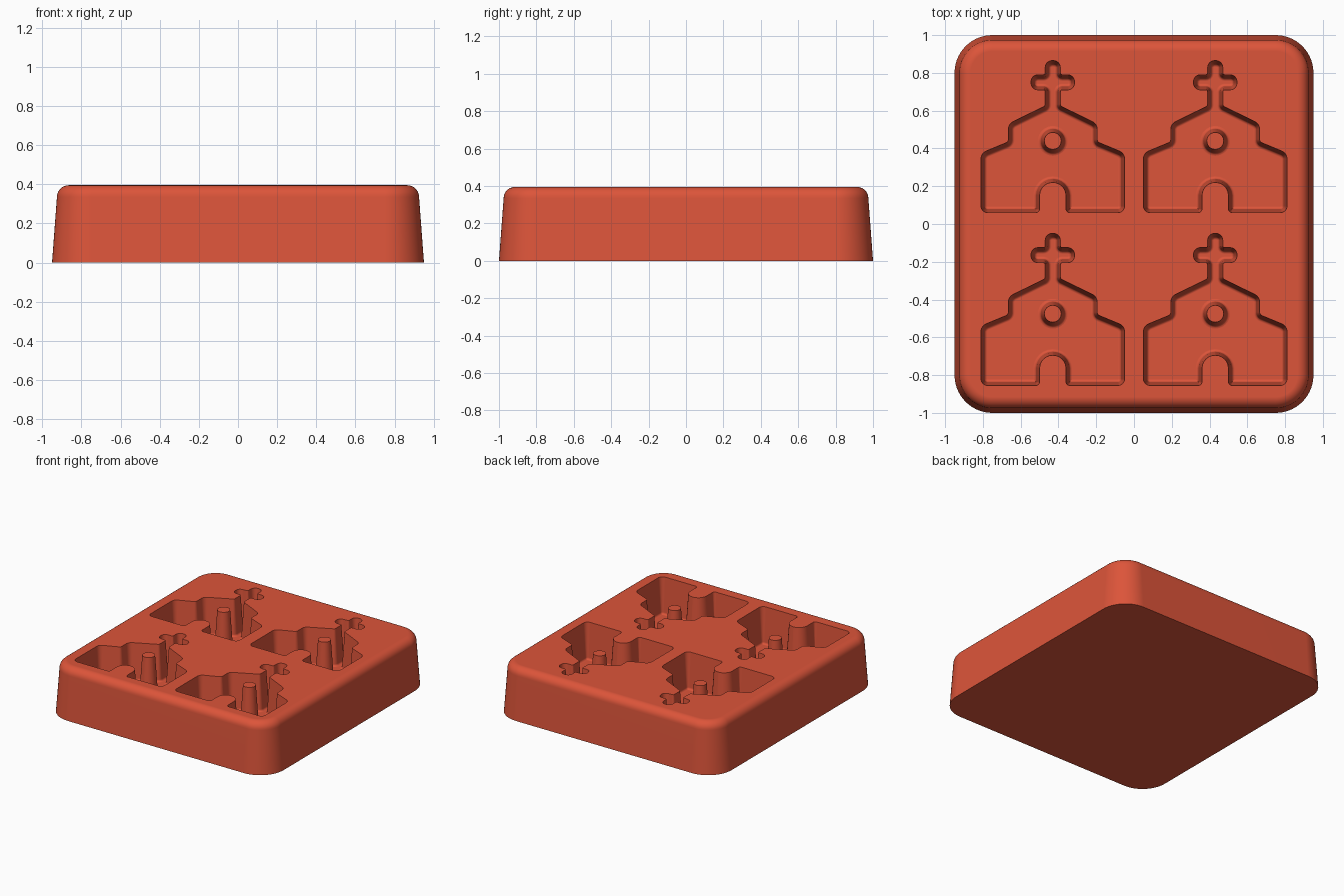
import bpy, bmesh, math
from mathutils import Vector, Matrix

if "Cube" in bpy.data.objects:
    bpy.data.objects.remove(bpy.data.objects["Cube"])

TOP, FLOOR = 0.395, 0.115

clay = bpy.data.materials.new("terracotta_red")
clay.use_nodes = True
clay.diffuse_color = (0.72, 0.09, 0.042, 1)
clay.node_tree.nodes["Principled BSDF"].inputs["Base Color"].default_value = clay.diffuse_color


def rounded_loop(corners, inset, steps):
    """Counter-clockwise corners (x, y, radius), moved inwards and rounded."""
    pts = [Vector(c[:2]) for c in corners]
    out = []
    for i, p in enumerate(pts):
        a = (p - pts[i - 1]).normalized()
        b = (pts[(i + 1) % len(pts)] - p).normalized()
        n1, n2 = Vector((-a.y, a.x)), Vector((-b.y, b.x))
        turn = math.atan2(a.x * b.y - a.y * b.x, a.dot(b))
        sign = 1 if turn > 0 else -1
        miter = (n1 + n2) / (1 + n1.dot(n2))
        r = max(corners[i][2] - sign * inset, 0.002)
        centre = p + miter * (inset + sign * r)
        for k in range(steps + 1):
            n = Matrix.Rotation(turn * k / steps, 2) @ n1
            out.append(centre - n * sign * r)
    return out


def add_stack(bm, corners, levels, steps, shift=(0, 0)):
    """Closed solid from (z, inset) levels, listed from bottom to top."""
    rings = [[bm.verts.new((p.x + shift[0], p.y + shift[1], z))
              for p in rounded_loop(corners, inset, steps)] for z, inset in levels]
    count = len(rings[0])
    for low, high in zip(rings, rings[1:]):
        for i in range(count):
            j = (i + 1) % count
            bm.faces.new((low[i], low[j], high[j], high[i]))
    bm.faces.new(rings[0][::-1])
    bm.faces.new(rings[-1])


def make_object(name, bm):
    bmesh.ops.recalc_face_normals(bm, faces=bm.faces[:])
    mesh = bpy.data.meshes.new(name)
    bm.to_mesh(mesh)
    bm.free()
    mesh.materials.append(clay)
    obj = bpy.data.objects.new(name, mesh)
    bpy.context.collection.objects.link(obj)
    return obj


def smooth(obj):
    bpy.ops.object.select_all(action='DESELECT')
    obj.select_set(True)
    bpy.context.view_layer.objects.active = obj
    bpy.ops.object.shade_smooth_by_angle(angle=math.radians(35))
    normals = obj.modifiers.new("even_normals", 'WEIGHTED_NORMAL')
    normals.keep_sharp = True


# Drafted block with a rounded top edge
block_corners = [(0.95, -1, 0.2), (0.95, 1, 0.2), (-0.95, 1, 0.2), (-0.95, -1, 0.2)]
edge = 0.06
levels = [(0, 0)]
for k in range(8):
    a = math.pi / 2 * k / 7
    levels.append((TOP - edge + edge * math.sin(a), 0.025 + edge * (1 - math.cos(a))))
bm = bmesh.new()
add_stack(bm, block_corners, levels, 14)
block = make_object("mould_block", bm)

# Chapel outline: one half, mirrored, then the door tongue
half = [(0.07, 0.06, 0.02), (0.38, 0.06, 0.035), (0.38, 0.375, 0.045),
        (0.235, 0.435, 0.02), (0.235, 0.53, 0.045), (0.04, 0.625, 0.015),
        (0.04, 0.71, 0.01), (0.115, 0.71, 0.036), (0.115, 0.79, 0.036),
        (0.04, 0.79, 0.01), (0.04, 0.865, 0.036)]
door = [(-0.07, 0.22, 0.069), (0.07, 0.22, 0.069)]
chapel = half + [(-x, y, r) for x, y, r in reversed(half)] + door

# Pocket walls: slight draft, then a rounded foot
foot = 0.016
draft = [(FLOOR + foot * (1 - math.cos(a)), 0.018 + foot * (1 - math.sin(a)))
         for a in (math.pi / 2 * k / 4 for k in range(5))]
pocket_levels = draft + [(TOP, 0), (TOP + 0.03, -0.002)]
places = [(x, y) for x in (-0.43, 0.43) for y in (0, -0.915)]
bm = bmesh.new()
for place in places:
    add_stack(bm, chapel, pocket_levels, 6, place)
cutter = make_object("pocket_cutter", bm)
cutter.hide_render = True

# Cut the pockets
cut = block.modifiers.new("pockets", 'BOOLEAN')
cut.operation = 'DIFFERENCE'
cut.solver = 'EXACT'
cut.object = cutter
bpy.context.view_layer.objects.active = block
bpy.ops.object.modifier_apply(modifier=cut.name)
bpy.data.objects.remove(cutter)
smooth(block)

# Tapered peg in each pocket for the round window
r = 0.045
peg_corners = [(r, -r, r), (r, r, r), (-r, r, r), (-r, -r, r)]
peg_levels = [(FLOOR - 0.01, -0.036)] + [(z, -i) for z, i in draft] + [(TOP, 0)]
for n, (x, y) in enumerate(places):
    bm = bmesh.new()
    add_stack(bm, peg_corners, peg_levels, 8)
    bmesh.ops.remove_doubles(bm, verts=bm.verts[:], dist=0.0005)
    peg = make_object("window_peg_%d" % (n + 1), bm)
    peg.location = (x, y + 0.44, 0)
    smooth(peg)
